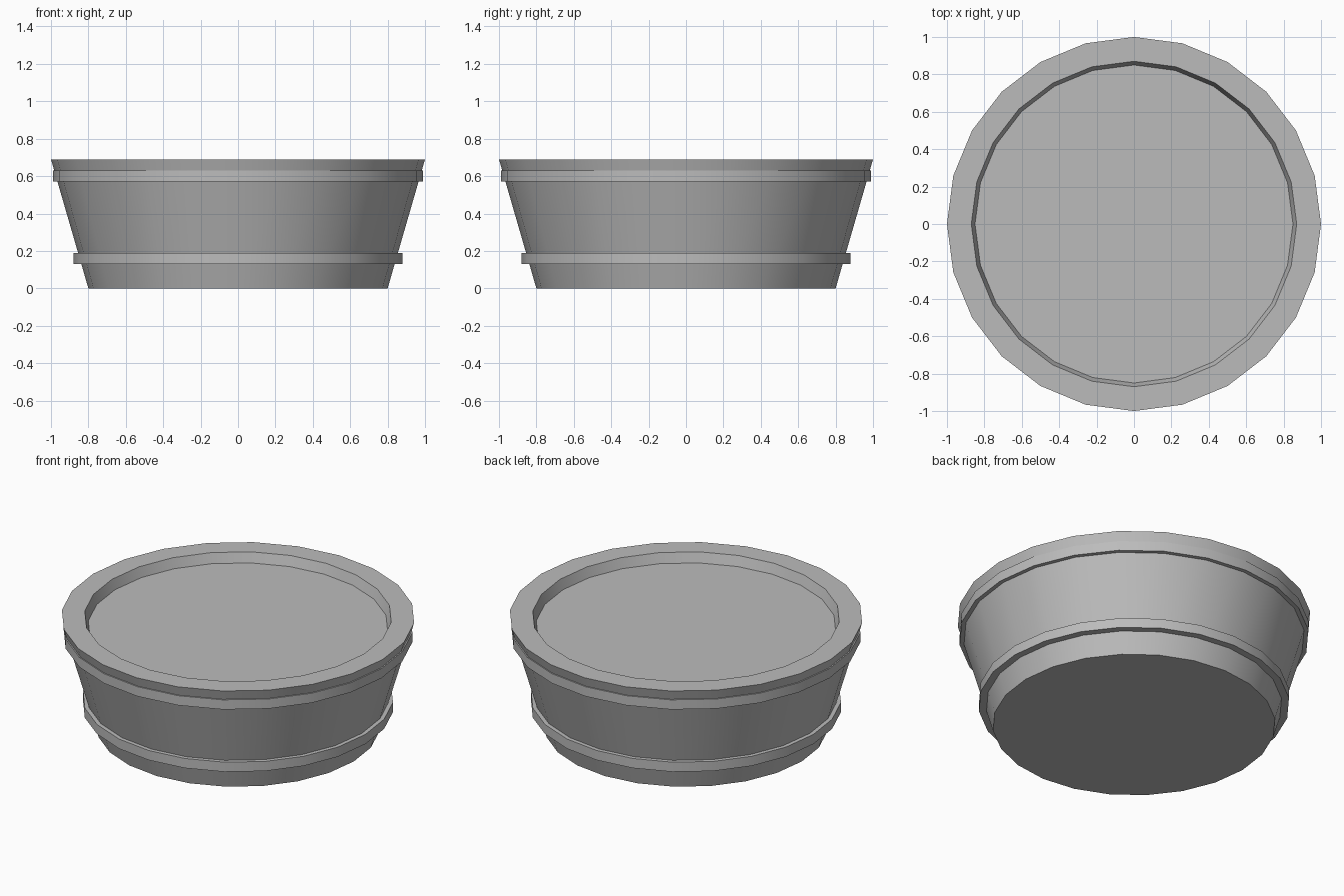
import bpy
import bmesh
from math import cos, sin, tau

SIDES = 24

cube = bpy.data.objects.get("Cube")
if cube:
    bpy.data.objects.remove(cube, do_unlink=True)

grey = bpy.data.materials.new("plain grey")
grey.use_nodes = True
colour = (0.5, 0.5, 0.5, 1)
grey.diffuse_color = colour
grey.node_tree.nodes["Principled BSDF"].inputs["Base Color"].default_value = colour


def lathe(name, profile, closed=False):
    """Spin (radius, height) points around z; open profiles get end caps."""
    bm = bmesh.new()
    rings = [[bm.verts.new((r * cos(tau * i / SIDES), r * sin(tau * i / SIDES), z))
              for i in range(SIDES)] for r, z in profile]
    pairs = list(zip(rings, rings[1:]))
    if closed:
        pairs.append((rings[-1], rings[0]))
    else:
        bm.faces.new(rings[0])
        bm.faces.new(rings[-1])
    for low, high in pairs:
        for i in range(SIDES):
            j = (i + 1) % SIDES
            bm.faces.new((low[i], low[j], high[j], high[i]))
    bmesh.ops.recalc_face_normals(bm, faces=bm.faces)
    mesh = bpy.data.meshes.new(name)
    bm.to_mesh(mesh)
    bm.free()
    mesh.materials.append(grey)
    obj = bpy.data.objects.new(name, mesh)
    bpy.context.collection.objects.link(obj)
    bpy.ops.object.select_all(action="DESELECT")
    obj.select_set(True)
    bpy.context.view_layer.objects.active = obj
    bpy.ops.object.shade_smooth_by_angle()


def hoop(name, inner, outer, bottom, top):
    lathe(name, [(inner, bottom), (outer, bottom), (outer, top), (inner, top)], closed=True)


# Flared tub with a thick rim and a shallow recessed surface
lathe("tub", [(0.8, 0), (1, 0.69), (0.87, 0.69), (0.85, 0.63)])

# Two hoops around the wall
hoop("lower_hoop", 0.82, 0.88, 0.13, 0.19)
hoop("upper_hoop", 0.95, 0.99, 0.57, 0.63)
